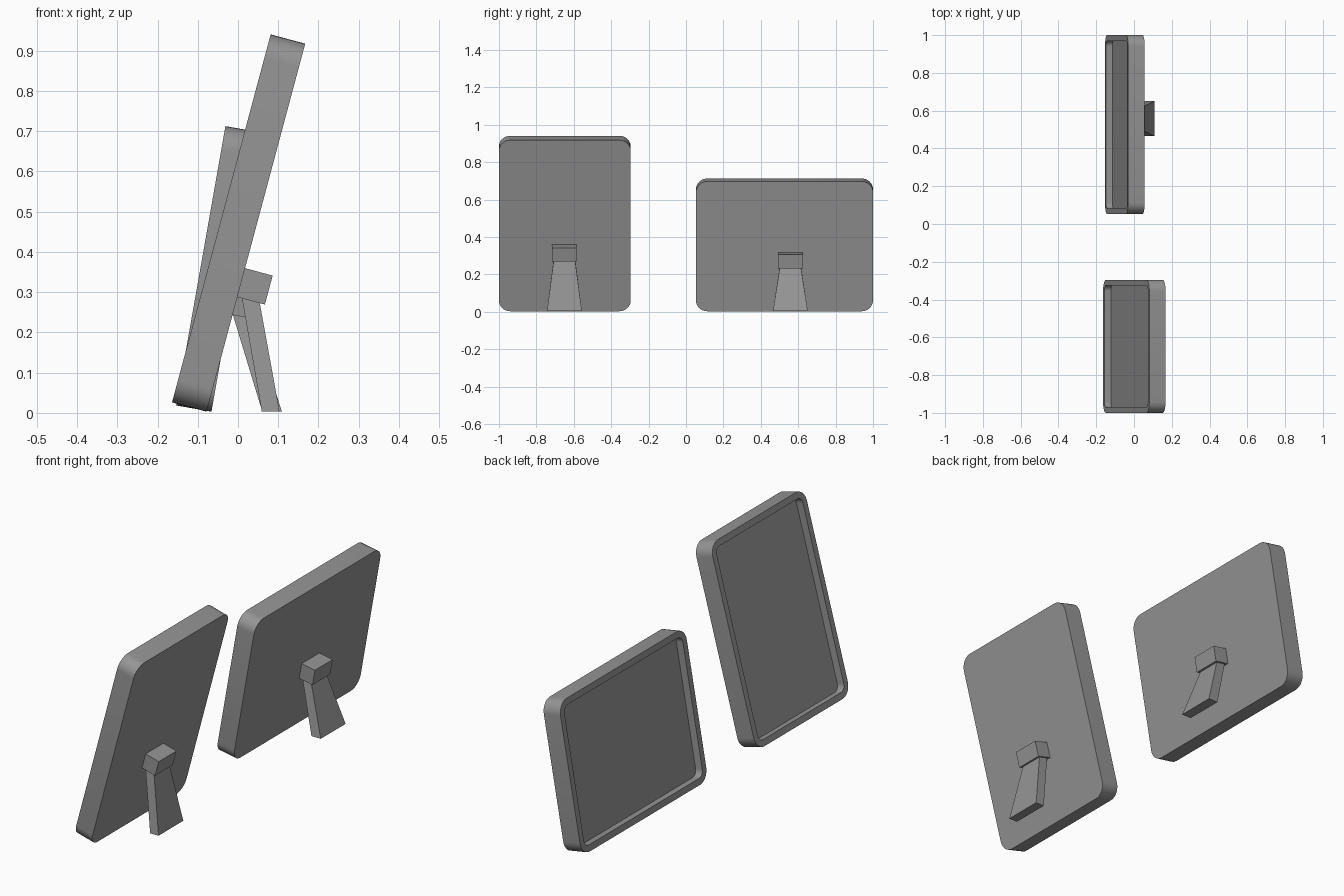
import bpy, bmesh
from math import cos, sin, pi, radians
from mathutils import Matrix, Vector

cube = bpy.data.objects.get("Cube")
if cube:
    bpy.data.objects.remove(cube, do_unlink=True)

grey = bpy.data.materials.new("mid grey")
grey.use_nodes = True
grey.diffuse_color = (0.3, 0.3, 0.3, 1)
grey.node_tree.nodes["Principled BSDF"].inputs["Base Color"].default_value = (0.3, 0.3, 0.3, 1)

DEPTH, BORDER, RECESS, RADIUS, STEPS = 0.089, 0.03, 0.035, 0.06, 8


def finish(name, bm, matrix=None):
    if matrix:
        bm.transform(matrix)
    bmesh.ops.recalc_face_normals(bm, faces=bm.faces)
    mesh = bpy.data.meshes.new(name)
    bm.to_mesh(mesh)
    bm.free()
    mesh.materials.append(grey)
    obj = bpy.data.objects.new(name, mesh)
    bpy.context.collection.objects.link(obj)
    return obj


def rounded_outline(width, height):
    """Rounded rectangle in the y-z plane, standing on z = 0."""
    points = []
    for i, (sy, sz) in enumerate([(1, 1), (-1, 1), (-1, -1), (1, -1)]):
        cy, cz = sy * (width / 2 - RADIUS), height / 2 + sz * (height / 2 - RADIUS)
        for s in range(STEPS + 1):
            a = (i + s / STEPS) * pi / 2
            points.append((0, cy + RADIUS * cos(a), cz + RADIUS * sin(a)))
    return points


def picture_frame(name, width, height, matrix):
    """Slab with rounded corners and a recessed picture on its -x face."""
    bm = bmesh.new()
    back = bm.faces.new([bm.verts.new(p) for p in rounded_outline(width, height)])
    out = bmesh.ops.extrude_face_region(bm, geom=[back], use_keep_orig=True)
    front = next(g for g in out["geom"] if isinstance(g, bmesh.types.BMFace))
    bmesh.ops.translate(bm, verts=front.verts[:], vec=(-DEPTH, 0, 0))
    bmesh.ops.recalc_face_normals(bm, faces=bm.faces)
    # rim, then the walls of the recess
    bmesh.ops.inset_region(bm, faces=[front], thickness=BORDER, use_even_offset=True)
    out = bmesh.ops.extrude_discrete_faces(bm, faces=[front])
    floor = out["faces"][0]
    loop = floor.verts[:]
    rim = [min((e.verts[0] for e in bm.edges if e.is_boundary and e.verts[0] not in loop),
               key=lambda v: (v.co - f.co).length) for f in loop] if not floor.edges[0].link_faces[1:] else []
    bmesh.ops.translate(bm, verts=loop, vec=(RECESS, 0, 0))
    obj = finish(name, bm, matrix)
    bpy.ops.object.select_all(action="DESELECT")
    obj.select_set(True)
    bpy.context.view_layer.objects.active = obj
    bpy.ops.object.shade_smooth_by_angle(angle=radians(30))


def hinge_block(name, y, bottom, matrix):
    bm = bmesh.new()
    bmesh.ops.create_cube(bm, size=1)
    bm.transform(Matrix.Translation((0.033, y, bottom + 0.037)) @ Matrix.Diagonal((0.076, 0.133, 0.0745, 1)))
    finish(name, bm, matrix)


def leg(name, y, top, foot):
    """Strut that widens to the foot; top and foot hold two (x, z) points."""
    bm = bmesh.new()
    rings = []
    for pair, half in ((top, 0.056), (foot, 0.093)):
        (x0, z0), (x1, z1) = pair
        rings.append([bm.verts.new(p) for p in
                      ((x0, y - half, z0), (x1, y - half, z1), (x1, y + half, z1), (x0, y + half, z0))])
    a, b = rings
    bm.faces.new(a)
    bm.faces.new(b)
    for i in range(4):
        j = (i + 1) % 4
        bm.faces.new((a[i], a[j], b[j], b[i]))
    finish(name, bm)


def placed(x, y, tilt):
    return Matrix.Translation((x, y, 0.003)) @ Matrix.Rotation(radians(tilt), 4, "Y")


# portrait frame with its stand
m = placed(-0.078, -0.648, 15)
picture_frame("portrait_frame", 0.705, 0.947, m)
hinge_block("portrait_hinge_block", -0.003, 0.295, m)
leg("portrait_leg", -0.65, ((0.008, 0.295), (0.052, 0.285)), ((0.059, 0.004), (0.103, 0.004)))

# landscape frame with its stand
m = placed(-0.066, 0.5265, 10)
picture_frame("landscape_frame", 0.947, 0.705, m)
hinge_block("landscape_hinge_block", 0.032, 0.246, m)
leg("landscape_leg", 0.558, ((-0.014, 0.248), (0.032, 0.24)), ((0.06, 0.004), (0.109, 0.004)))
